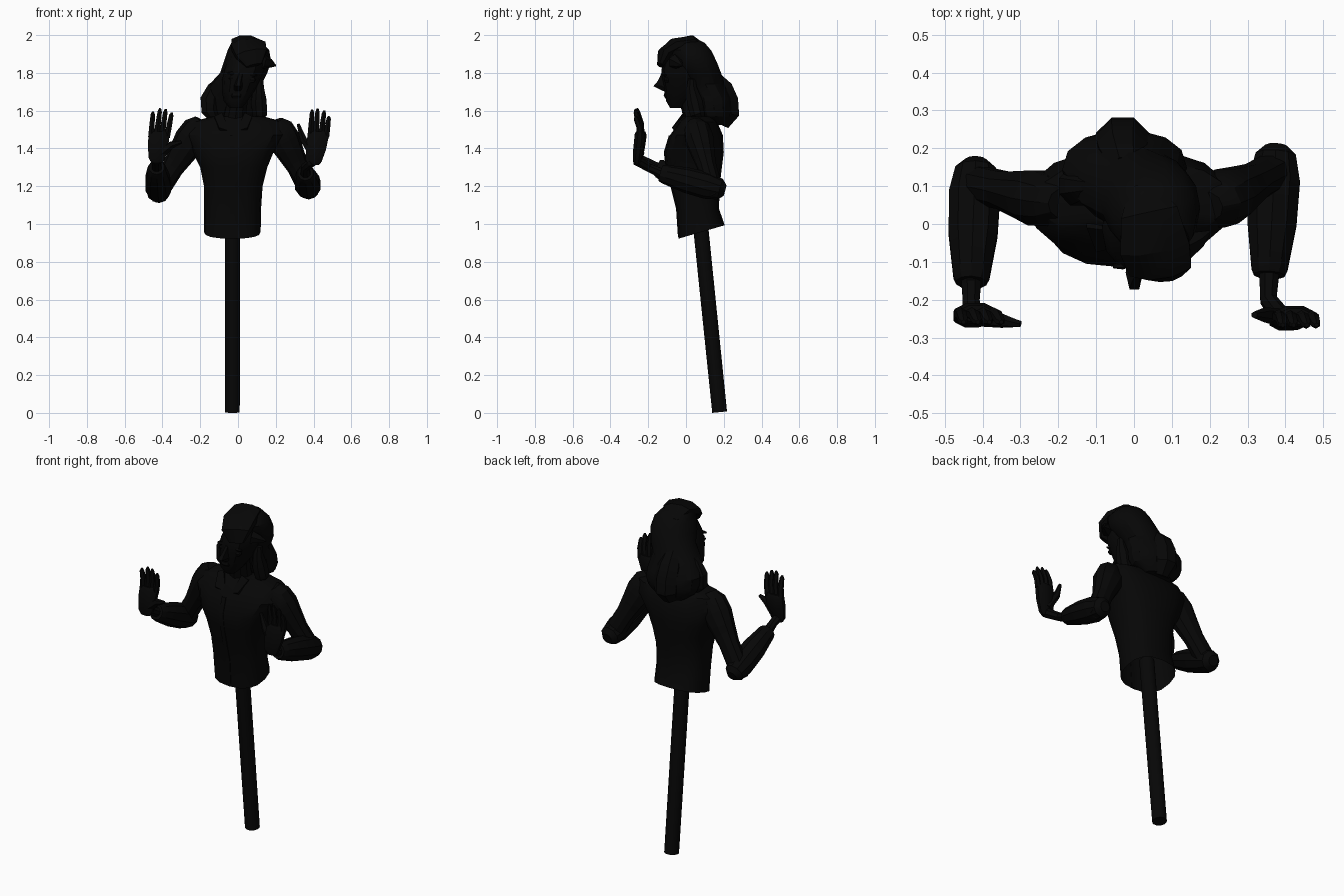
import bpy, bmesh, math
from mathutils import Vector

cube = bpy.data.objects.get("Cube")
if cube:
    bpy.data.objects.remove(cube, do_unlink=True)

black = bpy.data.materials.new("near_black")
black.use_nodes = True
shade = (0.002, 0.002, 0.002, 1)
black.diffuse_color = shade
black.node_tree.nodes["Principled BSDF"].inputs["Base Color"].default_value = shade


def skin(name, rings, bottom=True, top=True, sharp=30):
    """Join a stack of equal rings into one surface."""
    bm = bmesh.new()
    loops = [[bm.verts.new(p) for p in ring] for ring in rings]
    n = len(loops[0])
    for low, high in zip(loops, loops[1:]):
        for i in range(n):
            j = (i + 1) % n
            bm.faces.new((low[i], low[j], high[j], high[i]))
    if bottom:
        bm.faces.new(loops[0][::-1])
    if top:
        bm.faces.new(loops[-1])
    bmesh.ops.recalc_face_normals(bm, faces=bm.faces)
    mesh = bpy.data.meshes.new(name)
    bm.to_mesh(mesh)
    bm.free()
    mesh.materials.append(black)
    obj = bpy.data.objects.new(name, mesh)
    bpy.context.collection.objects.link(obj)
    bpy.ops.object.select_all(action='DESELECT')
    obj.select_set(True)
    bpy.context.view_layer.objects.active = obj
    bpy.ops.object.shade_smooth_by_angle(angle=math.radians(sharp))


def stack(name, levels, n=14, power=0.85, slope=0, **kw):
    """Loft of rounded levels: z, x min, x max, y min, y max."""
    rings = []
    for k, (z, x0, x1, y0, y1) in enumerate(levels):
        ring = []
        for i in range(n):
            a = math.tau * i / n
            c, s = math.cos(a), math.sin(a)
            c = math.copysign(abs(c) ** power, c)
            s = math.copysign(abs(s) ** power, s)
            tilt = slope * s * (y1 - y0) / 2 if k == 0 else 0
            ring.append(((x0 + x1) / 2 + c * (x1 - x0) / 2,
                         (y0 + y1) / 2 + s * (y1 - y0) / 2, z + tilt))
        rings.append(ring)
    skin(name, rings, **kw)


def tube(name, path, radii, n=8, flat=1, ref=(1, 0, 0)):
    """Limb along a path; flat scales the radius across the ref direction."""
    pts = [Vector(p) for p in path]
    rings = []
    for i, p in enumerate(pts):
        t = (pts[min(i + 1, len(pts) - 1)] - pts[max(i - 1, 0)]).normalized()
        a = Vector(ref)
        a = (a - t * a.dot(t)).normalized()
        b = t.cross(a)
        angles = [math.tau * (k + 0.5) / n for k in range(n)]
        rings.append([p + radii[i] * (a * math.cos(w) + b * flat * math.sin(w))
                      for w in angles])
    skin(name, rings)


def limb(name, start, end, profile, **kw):
    """Straight limb; profile holds (fraction along, radius)."""
    s, e = Vector(start), Vector(end)
    tube(name, [s.lerp(e, f) for f, _ in profile], [r for _, r in profile], **kw)


# Support pole, leaning back
limb("pole", (-.03, .178, .004), (-.03, .071, 1.05), [(0, .04), (1, .041)], n=16)

# Shirt, open at the sloping hem
stack("shirt", [
    (.958, -.18, .12, -.04, .205),
    (1.08, -.18, .122, -.05, .175),
    (1.20, -.18, .13, -.08, .178),
    (1.30, -.2, .155, -.105, .19),
    (1.38, -.24, .188, -.115, .2),
    (1.47, -.275, .25, -.085, .195),
    (1.54, -.25, .245, -.035, .165),
    (1.568, -.14, .14, -.005, .14),
], n=16, power=.8, slope=.29, bottom=False)

# Front placket and collar
tube("placket", [(-.03, -.04, .93), (-.03, -.05, 1.08), (-.03, -.08, 1.2),
                 (-.03, -.105, 1.3), (-.03, -.115, 1.38), (-.03, -.088, 1.47)],
     [.018] * 6, n=4, flat=.2)
for side, label in ((1, "left"), (-1, "right")):
    x = -.025
    inner = [(x + side * .015, -.06, 1.49), (x + side * .075, -.075, 1.51),
             (x + side * .1, -.01, 1.57), (x + side * .06, -.015, 1.59)]
    outer = [(px, py + .012, pz - .012) for px, py, pz in inner]
    skin(label + "_collar", [inner, outer])

# Neck and head
limb("neck", (-.02, .06, 1.52), (0, .01, 1.7), [(0, .07), (.5, .058), (1, .06)], n=10)
stack("head", [
    (1.615, -.045, .02, -.085, -.01),
    (1.65, -.075, .05, -.105, .04),
    (1.70, -.085, .085, -.115, .09),
    (1.76, -.085, .115, -.125, .1),
    (1.82, -.07, .14, -.13, .1),
    (1.90, -.04, .14, -.1, .08),
], n=12, power=.9)

# Face details
stack("nose", [(1.705, -.02, .018, -.125, -.08), (1.73, -.022, .024, -.178, -.08),
               (1.755, -.012, .022, -.155, -.08), (1.80, .002, .03, -.132, -.08)], n=6)
stack("lips", [(1.665, -.035, .015, -.108, -.07), (1.678, -.04, .022, -.118, -.07),
               (1.692, -.035, .02, -.116, -.07)], n=8)
for label, x, z in (("left", .075, 1.775), ("right", -.03, 1.785)):
    limb(label + "_brow", (x - .025, -.112, z + .015), (x + .025, -.108, z + .012),
         [(0, .005), (.5, .01), (1, .004)], n=6, ref=(0, 0, 1))
    stack(label + "_eye", [(z - .025, x - .012, x + .012, -.112, -.09),
                           (z - .012, x - .02, x + .02, -.116, -.09),
                           (z, x - .012, x + .012, -.112, -.09)], n=8)

# Long hair with a heavy middle lock at the back
stack("hair", [
    (1.525, -.11, .06, .12, .215),
    (1.57, -.17, .125, .07, .24),
    (1.61, -.185, .14, .05, .248),
    (1.665, -.19, .135, .04, .245),
    (1.74, -.15, .125, .0, .205),
    (1.80, -.095, .155, -.03, .188),
    (1.86, -.075, .175, -.08, .165),
    (1.92, -.055, .165, -.095, .135),
    (1.96, -.035, .13, -.08, .1),
    (1.978, .0, .08, -.04, .06),
], n=14, power=.9)
tube("back_lock", [(-.02, .14, 1.77), (-.03, .185, 1.71), (-.03, .205, 1.65),
                   (-.03, .212, 1.585), (-.03, .185, 1.525)],
     [.05, .07, .078, .076, .045], n=8)

# Raised quiff over the forehead, and curls on the shoulders
tube("quiff", [(.02, .1, 1.935), (.04, .03, 1.965), (.055, -.06, 1.943),
               (.07, -.115, 1.9), (.085, -.135, 1.84)],
     [.035, .082, .1, .09, .045], n=8, flat=.43)
tube("left_curl", [(.115, .03, 1.77), (.11, .03, 1.72), (.11, .045, 1.65),
                   (.115, .06, 1.585), (.1, .08, 1.545)],
     [.02, .03, .045, .042, .02], n=8)
tube("right_curl", [(-.09, .1, 1.765), (-.125, .1, 1.72), (-.148, .1, 1.66),
                    (-.148, .095, 1.6), (-.12, .1, 1.55)],
     [.02, .04, .055, .05, .025], n=8)
tube("hair_flick", [(.13, -.06, 1.86), (.17, -.04, 1.85), (.2, -.02, 1.838)],
     [.04, .025, .004], n=6, ref=(0, 1, 0))

# Arms: shoulder, elbow, sleeve end, wrist, palm base, palm top, thumb, finger tips
arms = {
    "right": dict(
        shoulder=(-.235, .065, 1.472), elbow=(-.42, .105, 1.18),
        cuff=(-.43, -.155, 1.3), wrist=(-.43, -.2, 1.325),
        base=(-.43, -.252, 1.345), palm=(-.418, -.236, 1.47),
        thumb=[(-.41, -.245, 1.37), (-.35, -.255, 1.42), (-.3, -.264, 1.435)],
        tips=[(-.45, 1.595), (-.412, 1.612), (-.382, 1.608), (-.35, 1.59)]),
    "left": dict(
        shoulder=(.23, .065, 1.472), elbow=(.372, .14, 1.195),
        cuff=(.357, -.135, 1.27), wrist=(.355, -.2, 1.3),
        base=(.4, -.26, 1.335), palm=(.425, -.244, 1.47),
        thumb=[(.405, -.25, 1.36), (.345, -.24, 1.45), (.318, -.24, 1.53)],
        tips=[(.393, 1.605), (.422, 1.61), (.457, 1.6), (.482, 1.57)]),
}
for label, arm in arms.items():
    limb(label + "_upper_sleeve", arm["shoulder"], arm["elbow"],
         [(-.25, .04), (-.12, .07), (.1, .077), (.35, .064), (.6, .052), (.9, .052),
          (1.1, .045), (1.18, .025)], n=10, flat=1.12, ref=(0, 1, 0))
    limb(label + "_forearm_sleeve", arm["elbow"], arm["cuff"],
         [(-.24, .03), (-.15, .056), (.1, .071), (.5, .068), (.94, .05), (1, .042)], n=10)
    base, palm = Vector(arm["base"]), Vector(arm["palm"])
    tube(label + "_wrist", [Vector(arm["cuff"]) + Vector((0, .04, 0)),
                            arm["cuff"], arm["wrist"], base],
         [.035, .028, .024, .028], n=8)
    # Hand with palm forward
    low = base - Vector((0, 0, .022))
    tube(label + "_palm", [low, base, base.lerp(palm, .5), palm, palm + Vector((0, 0, .02))],
         [.03, .046, .058, .06, .045], n=8, flat=.5)
    tube(label + "_thumb", arm["thumb"], [.026, .02, .009], n=6)
    for k, (x, z) in enumerate(arm["tips"]):
        root = palm + Vector(((k - 1.5) * .028, 0, -.01))
        tip = Vector((x, palm.y - .023, z))
        mid = root.lerp(tip, .5) + Vector((0, .008, 0))
        tube(f"{label}_finger_{k + 1}", [root, mid, root.lerp(tip, .88), tip],
             [.018, .016, .013, .006], n=6)
